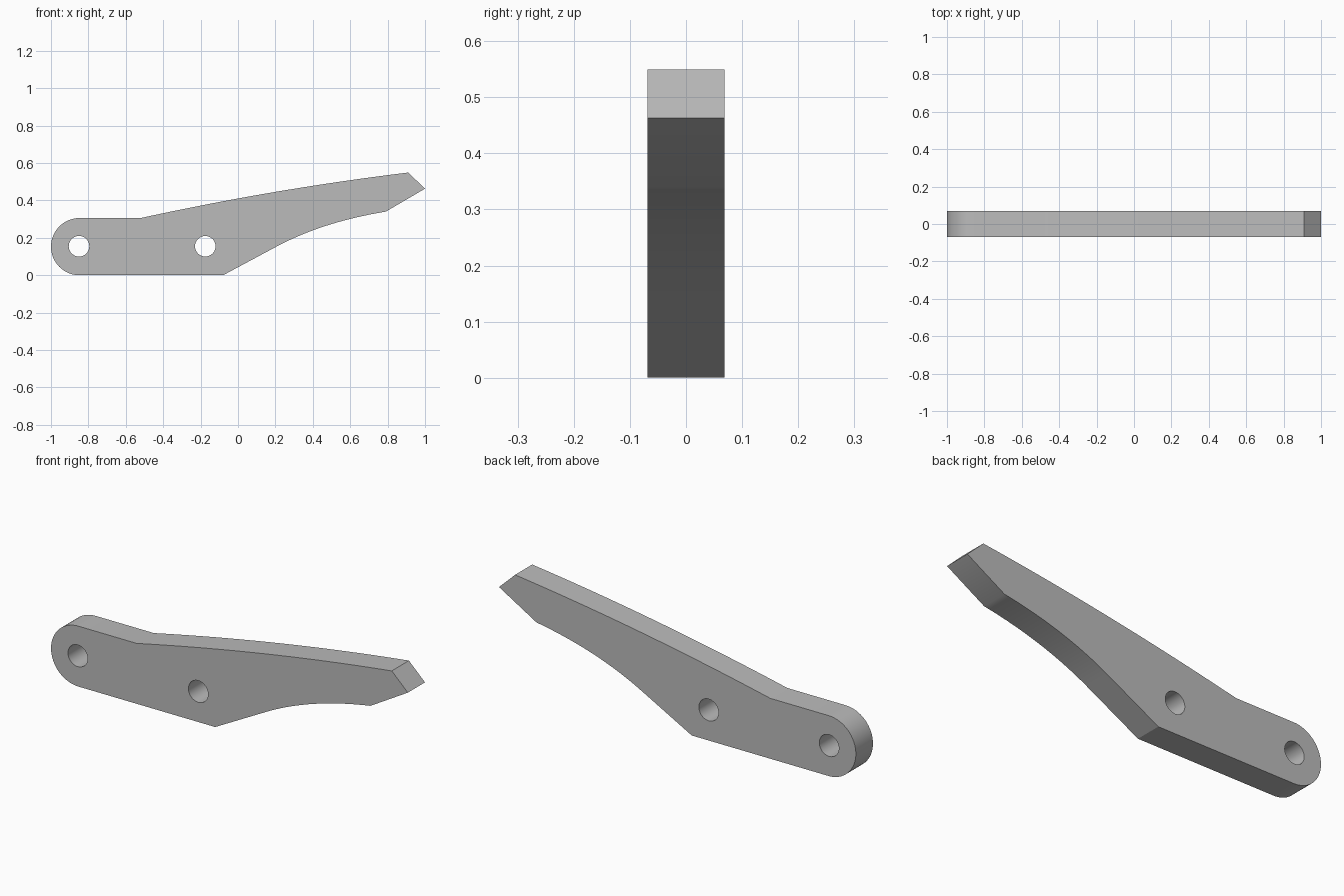
import bpy, bmesh
from math import sin, cos, pi, radians
from mathutils import Matrix

cube = bpy.data.objects.get("Cube")
if cube:
    bpy.data.objects.remove(cube, do_unlink=True)

HALF_WIDTH = 0.0685
EYE_R = 0.153


def arc(cx, cz, r, start, end, steps):
    angles = [radians(start + (end - start) * i / steps) for i in range(steps + 1)]
    return [(cx + r * cos(a), cz + r * sin(a)) for a in angles]


def bend(a, b, c, steps):
    """Quadratic curve from a to c, pulled toward b."""
    return [tuple((1 - t) ** 2 * p + 2 * t * (1 - t) * q + t * t * r
                  for p, q, r in zip(a, b, c))
            for t in (i / steps for i in range(steps + 1))]


# Side profile: rounded end, bowed top edge, pointed tip, hollow underside
outline = arc(-1 + EYE_R, EYE_R, EYE_R, 270, 90, 32)
outline += bend((-0.52, 0.306), (0.2, 0.463), (0.91, 0.549), 24)
outline += [(1.0, 0.463)]
outline += bend((0.79, 0.34), (0.45, 0.285), (0.2, 0.15), 24)
outline += [(-0.08, 0.0)]

# Two pin holes
holes = [arc(x, 0.155, 0.055, 0, 352.5, 47) for x in (-0.85, -0.175)]

# Fill the profile and extrude it across the width
curve = bpy.data.curves.new("lever_profile", 'CURVE')
curve.dimensions = '2D'
curve.fill_mode = 'BOTH'
curve.extrude = HALF_WIDTH
for loop in [outline] + holes:
    spline = curve.splines.new('POLY')
    spline.points.add(len(loop) - 1)
    for point, (x, z) in zip(spline.points, loop):
        point.co = (x, z, 0, 1)
    spline.use_cyclic_u = True

helper = bpy.data.objects.new("lever_profile", curve)
bpy.context.collection.objects.link(helper)
bpy.context.view_layer.update()
deps = bpy.context.evaluated_depsgraph_get()
mesh = bpy.data.meshes.new_from_object(helper.evaluated_get(deps))
bpy.data.objects.remove(helper, do_unlink=True)

# Stand it upright and weld the caps to the rim
bm = bmesh.new()
bm.from_mesh(mesh)
bm.transform(Matrix.Rotation(pi / 2, 4, 'X'))
bmesh.ops.remove_doubles(bm, verts=bm.verts, dist=0.0002)
bmesh.ops.recalc_face_normals(bm, faces=bm.faces)
bm.to_mesh(mesh)
bm.free()

# Plain grey material
grey = bpy.data.materials.new("plain_grey")
grey.use_nodes = True
colour = (0.5, 0.5, 0.5, 1)
grey.diffuse_color = colour
grey.node_tree.nodes["Principled BSDF"].inputs["Base Color"].default_value = colour
mesh.materials.clear()
mesh.materials.append(grey)

lever = bpy.data.objects.new("lever_arm", mesh)
bpy.context.collection.objects.link(lever)
bpy.context.view_layer.objects.active = lever
lever.select_set(True)
bpy.ops.object.shade_smooth_by_angle(angle=radians(25))
